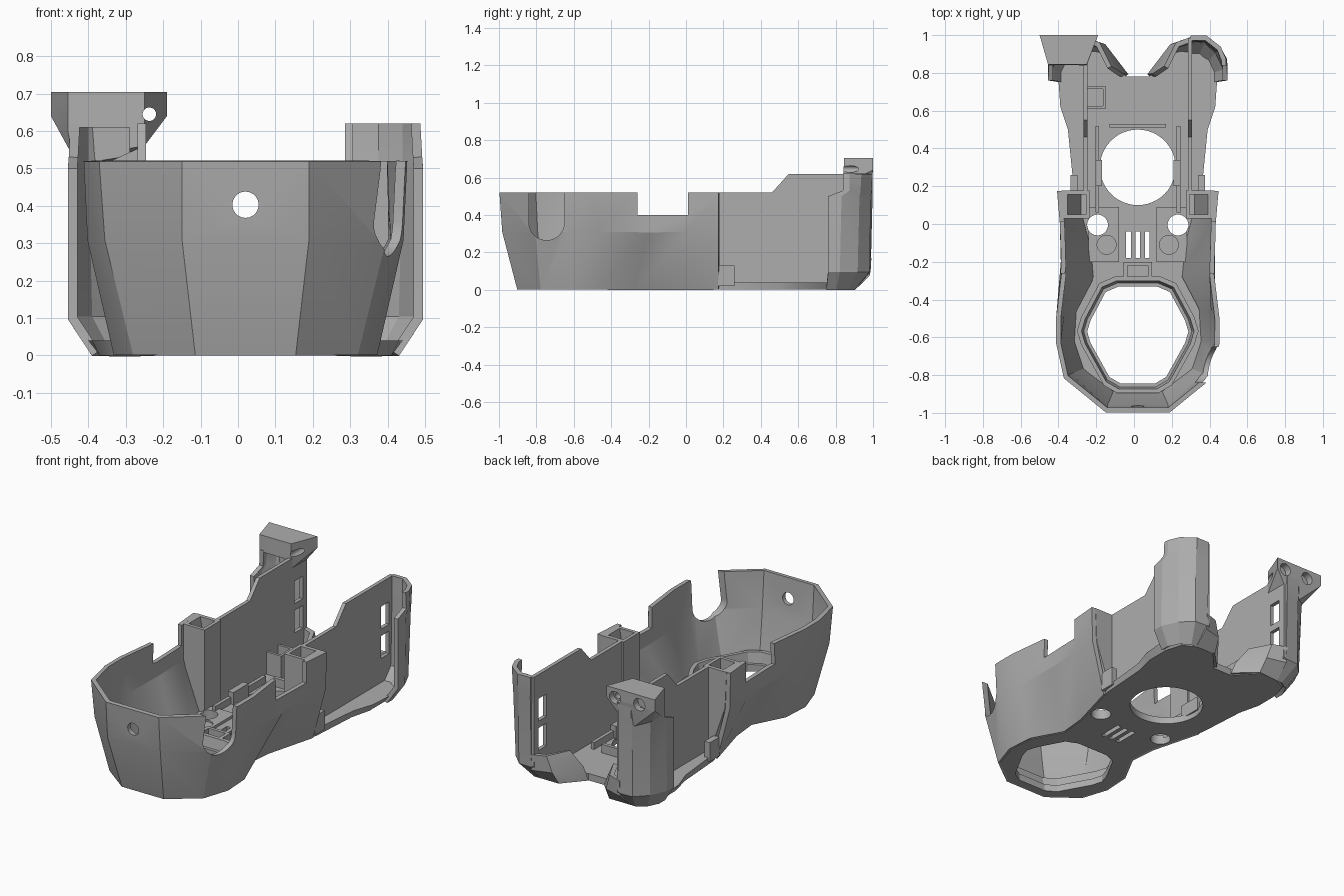
import bpy, bmesh, math
from mathutils import Matrix, Vector

cube = bpy.data.objects.get("Cube")
if cube:
    bpy.data.objects.remove(cube, do_unlink=True)

CX = 0.02          # symmetry plane of the housing
WALL = 0.025

grey = bpy.data.materials.new("plain_grey")
grey.use_nodes = True
grey.diffuse_color = (0.42, 0.42, 0.42, 1)
grey.node_tree.nodes["Principled BSDF"].inputs["Base Color"].default_value = (0.42, 0.42, 0.42, 1)


def finish(name, bm):
    bmesh.ops.recalc_face_normals(bm, faces=bm.faces)
    mesh = bpy.data.meshes.new(name)
    bm.to_mesh(mesh)
    bm.free()
    mesh.materials.append(grey)
    ob = bpy.data.objects.new(name, mesh)
    bpy.context.collection.objects.link(ob)
    return ob


def bake(ob):
    graph = bpy.context.evaluated_depsgraph_get()
    mesh = bpy.data.meshes.new_from_object(ob.evaluated_get(graph))
    ob.modifiers.clear()
    ob.data = mesh


def hull(name, pts):
    bm = bmesh.new()
    for p in pts:
        bm.verts.new(p)
    bmesh.ops.convex_hull(bm, input=bm.verts)
    return finish(name, bm)


def box(name, x0, x1, y0, y1, z0, z1):
    return hull(name, [(x, y, z) for x in (x0, x1) for y in (y0, y1) for z in (z0, z1)])


def side_box(name, s, u0, u1, *rest):
    return box(name, CX + s * u0, CX + s * u1, *rest)


def cylinder(name, centre, r, depth, axis):
    bm = bmesh.new()
    turn = Vector((0, 0, 1)).rotation_difference(Vector(axis)).to_matrix().to_4x4()
    bmesh.ops.create_cone(bm, cap_ends=True, segments=48, radius1=r, radius2=r,
                          depth=depth, matrix=Matrix.Translation(centre) @ turn)
    return finish(name, bm)


def loft(name, rings, thick=0):
    """Skin rings of points: an open thickened strip, or a closed capped solid."""
    bm = bmesh.new()
    rows = [[bm.verts.new(p) for p in ring] for ring in rings]
    n = len(rows[0])
    for a, b in zip(rows, rows[1:]):
        for i in range(n - 1 if thick else n):
            j = (i + 1) % n
            bm.faces.new((a[i], a[j], b[j], b[i]))
    if not thick:
        bm.faces.new(rows[0])
        bm.faces.new(rows[-1])
    ob = finish(name, bm)
    if thick:
        mod = ob.modifiers.new("thickness", 'SOLIDIFY')
        mod.thickness, mod.offset, mod.use_even_offset = thick, 0, True
        bake(ob)
        bm = bmesh.new()
        bm.from_mesh(ob.data)
        bmesh.ops.recalc_face_normals(bm, faces=bm.faces)
        bm.to_mesh(ob.data)
        bm.free()
    return ob


def cut(ob, *cutters):
    for c in cutters:
        mod = ob.modifiers.new("cut", 'BOOLEAN')
        mod.operation, mod.object, mod.solver = 'DIFFERENCE', c, 'EXACT'
        bake(ob)
        bpy.data.objects.remove(c, do_unlink=True)


def both(half, z):
    """Half outline of (offset, y), mirrored into a full outline at height z."""
    return [(CX - u, y, z) for u, y in reversed(half)] + [(CX + u, y, z) for u, y in half]


def hexagon(size, z):
    half = [(.09, -.845), (.15, -.81), (.25, -.63), (.268, -.57), (.25, -.51), (.17, -.36), (.1, -.33)]
    return both([(u * size, -.59 + (y + .59) * size) for u, y in half], z)


# Front basin: faceted, open-topped shell
rim = [(.165, -.985), (.38, -.81), (.42, -.63), (.42, -.5), (.39, -.25), (.40, 0), (.415, .175)]
belt = [(.165, -.97), (.365, -.80), (.41, -.63), (.40, -.47), (.395, -.2), (.40, 0), (.41, .175)]
foot = [(.13, -.89), (.29, -.77), (.34, -.62), (.33, -.46), (.235, -.28), (.25, -.12), (.33, .175)]
basin = loft("basin_shell", [both(foot, .004), both(belt, .31), both(rim, .52)], WALL)
cut(basin,
    cylinder("front_hole", (CX, -1, .403), .035, .3, (0, 1, 0)),
    box("side_notches", -1, 1, -.26, .01, .40, .7),
    box("cable_slot", .3, .6, -.84, -.65, .36, .7),
    cylinder("cable_slot_end", (.45, -.745, .36), .095, .3, (1, 0, 0)))

# Floor with flange, nozzle opening, fan opening, screw holes and vents
rear = [(.34, .2), (.36, .5), (.39, .62), (.39, .76), (.36, .86), (.28, .9), (.17, .9), (.06, .78)]
flange = [(.34, .2), (.37, .5), (.41, .62), (.42, .76), (.39, .88), (.28, .93), (.18, .92), (.06, .78)]
floor = loft("floor", [both(foot + rear, 0), both(foot + flange, .04)])
cut(floor, loft("nozzle_cut", [hexagon(1, -.1), hexagon(1, .2)]),
    cylinder("fan_cut", (CX, .3, 0), .2, .3, (0, 0, 1)))
for s in (-1, 1):
    cut(floor, cylinder("screw_cut", (CX + s * .213, -.005, 0), .055, .3, (0, 0, 1)))
for i in (-1, 0, 1):
    cut(floor, box("vent_cut", CX + i * .05 - .013, CX + i * .05 + .013, -.18, -.04, -.1, .2))

# Collar around the nozzle opening
collar = loft("nozzle_collar", [hexagon(1.12, .02), hexagon(1.2, .1)])
cut(collar, loft("collar_cut", [hexagon(1, -.05), hexagon(1.15, .15)]))

# Fan frame, screw pads and small floor fittings
for s in (-1, 1):
    side_box("fan_frame_rail", s, .205, .225, .06, .52, .03, .08)
    side_box("fan_frame_clip", s, .19, .225, .2, .34, .03, .11)
    pad = side_box("screw_pad", s, .1, .26, -.2, .09, .03, .055)
    cut(pad, cylinder("screw_cut", (CX + s * .213, -.005, 0), .055, .3, (0, 0, 1)),
        cylinder("dimple_cut", (CX + s * .165, -.11, .06), .05, .03, (0, 0, 1)))
box("fan_frame_bar", CX - .15, CX + .15, .51, .53, .03, .09)
tab = box("centre_tab", CX - .075, CX + .075, -.3, -.2, .02, .10)
cut(tab, box("tab_cut", CX - .055, CX + .055, -.28, -.22, .05, .3))
bracket = box("wire_bracket", -.245, -.15, .61, .73, .03, .17)
cut(bracket, box("bracket_cut", -.26, -.165, .625, .715, .06, .3))

# Rear side walls, corner posts and pillars, one set each side
profile = [(.16, .01), (.16, .52), (.46, .52), (.55, .62), (.985, .62), (.985, .1), (.9, .01)]
pillar = [
    (.006, [(.28, .89), (.32, .89), (.37, .86), (.40, .8), (.40, .75)]),
    (.1, [(.28, .975), (.36, .97), (.42, .91), (.462, .82), (.462, .76)]),
    (.5, [(.28, .985), (.36, .975), (.43, .92), (.462, .83), (.462, .76)]),
    (.53, [(.28, .985), (.36, .98), (.43, .925), (.46, .87), (.46, .84)]),
    (.62, [(.28, .985), (.36, .985), (.43, .93), (.455, .87), (.455, .84)])]
wing = [(.006, [(.06, .785), (.17, .895), (.29, .89)]),
        (.08, [(.09, .79), (.18, .94), (.29, .97)]),
        (.17, [(.15, .83), (.21, .95), (.29, .98)])]

for s, side in ((-1, "right"), (1, "left")):
    wall = loft(side + "_wall", [[(CX + s * u, y, z) for y, z in profile] for u in (.266, .288)])
    for z0, z1 in ((.18, .31), (.35, .48)):
        cut(wall, side_box("slot_cut", s, .2, .35, .87, .945, z0, z1))
    for name, rings in (("_pillar", pillar), ("_rear_wing", wing)):
        loft(side + name, [[(CX + s * u, y, z) for u, y in ring] for z, ring in rings], WALL)
    post = hull(side + "_corner_post", [(CX + s * u, y, z) for y in (.03, .178)
                for u, z in ((.255, .01), (.29, .01), (.255, .52), (.405, .52), (.395, .31))])
    cut(post, hull("post_cut", [(CX + s * u, y, z) for y in (.05, .155)
        for u, z in ((.275, .12), (.30, .12), (.275, .6), (.385, .6))]))
    side_box(side + "_lug", s, .32, .355, .17, .26, .02, .13)

# Tall sensor bracket on the right pillar
horn = hull("horn_bracket",
            [(x, 1, z) for x in (-.5, -.19) for z in (.64, .705)]
            + [(x, .845, z) for x in (-.455, -.25) for z in (.60, .705)]
            + [(-.44, .84, .53), (-.43, .92, .53), (-.36, .985, .51), (-.25, .985, .56), (-.25, .84, .56)])
cut(horn, box("horn_window", -.43, -.29, .7, .93, .4, .61),
    cylinder("screw_hole", (-.237, .95, .645), .018, .4, (0, 1, 0)))
for x in (-.4, -.245):
    cut(horn, cylinder("screw_seat", (x, 1, .65), .036, .08, (0, 1, 0)))

# Keep edges sharp, round holes smooth
for ob in bpy.context.scene.objects:
    ob.select_set(ob.type == 'MESH')
    if ob.type == 'MESH':
        bpy.context.view_layer.objects.active = ob
bpy.ops.object.shade_smooth_by_angle(angle=math.radians(20))
bpy.ops.object.select_all(action='DESELECT')
